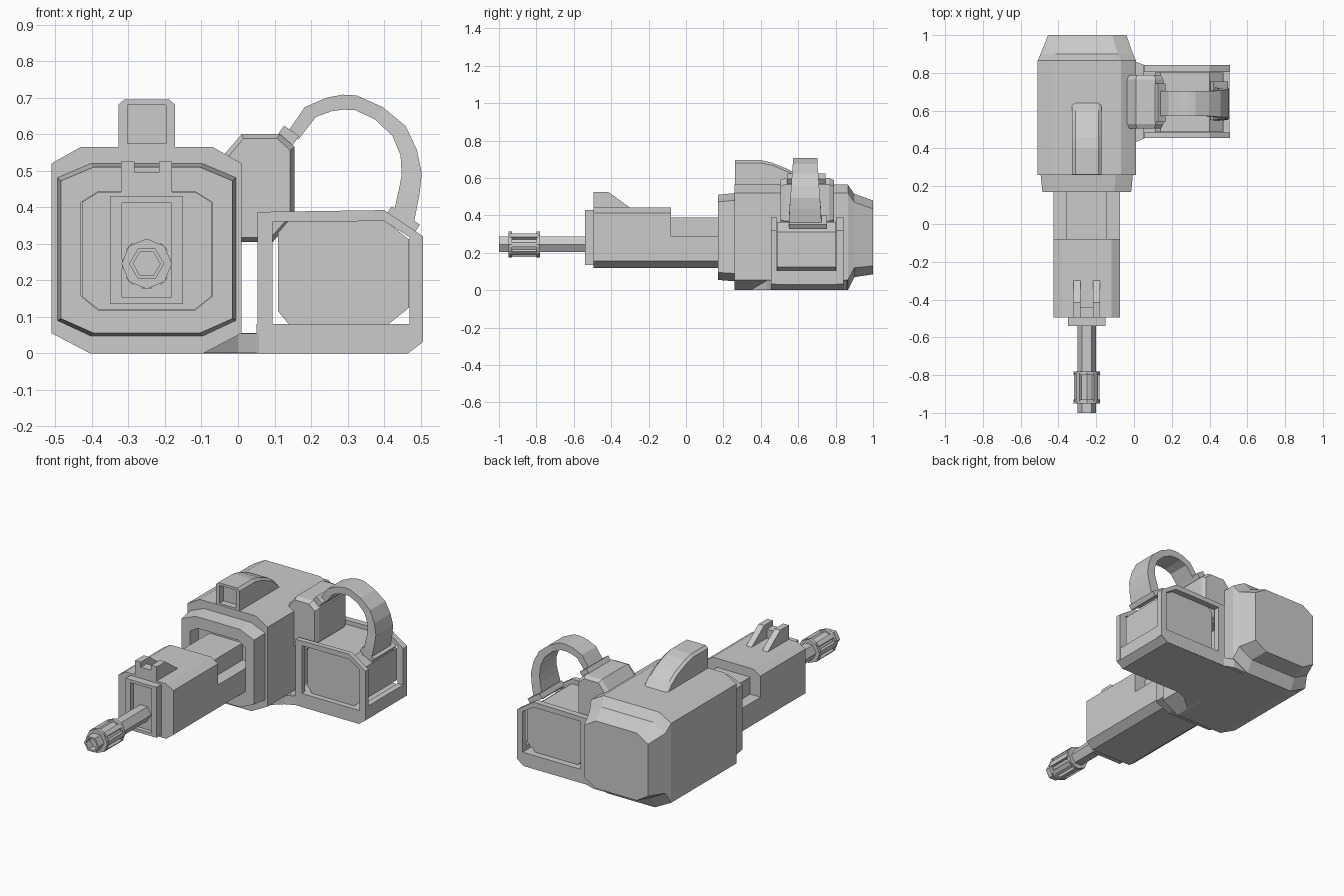
import bpy, bmesh, math
from mathutils import Vector, Matrix

if "Cube" in bpy.data.objects:
    bpy.data.objects.remove(bpy.data.objects["Cube"])


def loft(name, rings, closed=False):
    """Skin a list of 3D rings of equal length; cap the ends or join them."""
    bm = bmesh.new()
    vs = [[bm.verts.new(p) for p in r] for r in rings]
    n = len(rings[0])
    pairs = list(zip(vs, vs[1:])) + ([(vs[-1], vs[0])] if closed else [])
    for a, b in pairs:
        for i in range(n):
            j = (i + 1) % n
            bm.faces.new((a[i], a[j], b[j], b[i]))
    if not closed:
        bm.faces.new(vs[0])
        bm.faces.new(vs[-1])
    bmesh.ops.recalc_face_normals(bm, faces=bm.faces)
    me = bpy.data.meshes.new(name)
    bm.to_mesh(me)
    bm.free()
    ob = bpy.data.objects.new(name, me)
    bpy.context.collection.objects.link(ob)
    return ob


def at_y(pts, y):
    return [(x, y, z) for x, z in pts]


def prism(name, pts, y0, y1):
    return loft(name, [at_y(pts, y0), at_y(pts, y1)])


def octa(x0, x1, z0, z1, top=(0, 0), bot=(0, 0)):
    """Rectangle in xz with separately chamfered top and bottom corners."""
    (tx, tz), (bx, bz) = top, bot
    p = [(x0, z0 + bz)] + ([(x0 + bx, z0), (x1 - bx, z0)] if bx else [])
    p += [(x1, z0 + bz), (x1, z1 - tz)]
    p += ([(x1 - tx, z1), (x0 + tx, z1)] if tx else []) + [(x0, z1 - tz)]
    return p


def poly(r, n, turn=0.0, cx=-0.25, cz=0.245):
    return [(cx + r * math.cos(turn + 2 * math.pi * i / n),
             cz + r * math.sin(turn + 2 * math.pi * i / n)) for i in range(n)]


def box(name, x, y, z, angle=0.0):
    """Box from centre-relative ranges, optionally tilted about y."""
    c = Vector((sum(x) / 2, sum(y) / 2, sum(z) / 2))
    ob = prism(name, [(a - c.x, b - c.z) for a, b in octa(*x, *z)], y[0] - c.y, y[1] - c.y)
    ob.data.transform(Matrix.Translation(c) @ Matrix.Rotation(angle, 4, 'Y'))
    return ob


# Receiver with tapered rear
loft("receiver", [
    at_y(octa(-.51, .01, 0, .565, (.08, .045), (.105, .055)), .26),
    at_y(octa(-.51, .01, 0, .565, (.08, .045), (.105, .055)), .865),
    at_y(octa(-.495, -.005, .07, .515, (.08, .045), (.09, .05)), .90),
    at_y(octa(-.455, -.04, .085, .48, (.075, .045), (.075, .045)), 1.0)])

# Front collar with recessed mouth
mouth = octa(-.43, -.07, .117, .443, (.048, .03), (.048, .04))
loft("front_collar", [
    at_y(octa(-.495, -.005, .047, .52, (.09, .038), (.09, .042)), .27),
    at_y(octa(-.485, -.015, .055, .51, (.09, .038), (.09, .04)), .17),
    at_y(mouth, .17), at_y(mouth, .25)])

# Barrel shroud: front block, low rear block, inner core
prism("shroud_front", octa(-.427, -.073, .12, .442, (.045, .028), (.045, .035)), -.495, -.08)
prism("shroud_rear", octa(-.427, -.073, .12, .29, (0, 0), (.045, .035)), -.08, .25)
prism("shroud_core", octa(-.36, -.145, .2, .39), -.08, .25)

# Recessed nose plate
nose, hole = octa(-.35, -.15, .135, .43), octa(-.317, -.183, .153, .413)
loft("nose_plate", [at_y(nose, -.49), at_y(nose, -.54), at_y(hole, -.54), at_y(hole, -.515)])

# Front sight: two sloped prongs and a cross piece
side = [(-.495, .43), (-.495, .525), (-.415, .525), (-.29, .435)]
for s, x0 in (("left", -.32), ("right", -.216)):
    loft("sight_prong_" + s, [[(x, y, z) for y, z in side] for x in (x0, x0 + .036)])
box("sight_bridge", (-.286, -.214), (-.495, -.44), (.43, .495))

# Six-sided barrel with bore
rod, bore = poly(.048, 6), poly(.037, 6)
loft("barrel", [at_y(rod, -.5), at_y(rod, -1), at_y(bore, -1), at_y(bore, -.96)])

# Muzzle sleeve: end rings, slim middle, ribs around the sides and bottom
prism("muzzle_middle", poly(.057, 8), -.945, -.785)
for s, y in (("front", -.95), ("back", -.80)):
    prism("muzzle_ring_" + s, poly(.069, 8), y, y + .02)
for i in range(8):
    if i != 2:
        a = i * math.pi / 4
        x, z = -.25 + .055 * math.cos(a), .245 + .055 * math.sin(a)
        box("muzzle_rib", (x - .013, x + .013), (-.94, -.79), (z - .013, z + .013), -a)

# Top housing, curving down to the rear, with recessed front window
lug = [at_y(octa(-.327, -.173, .54, z, (.016, .014)), y) for y, z in
       ((.262, .695), (.40, .695), (.46, .682), (.55, .645), (.60, .61), (.645, .56))]
win = octa(-.303, -.197, .575, .68, (.002, .002))
loft("top_housing", lug[::-1] + [at_y(win, .262), at_y(win, .30)])

# Magazine cradle: floor, flare into the receiver, two windowed side plates
prism("cradle_floor", [(-.1, 0), (.465, 0), (.505, .03), (.505, .105), (.47, .105),
                       (.47, .08), (.05, .08), (.05, .055), (-.05, .055)], .456, .84)
flare = [(-.1, .34), (.0, .43), (.06, .456), (.06, .84), (.0, .862), (-.1, .862)]
loft("cradle_flare", [[(x, y, z) for x, y in flare] for z in (.001, .054)])
outer = [(.053, .002), (.465, .002), (.507, .032), (.507, .32), (.40, .392), (.053, .387)]
inner = [(.095, .08), (.47, .08), (.47, .09), (.47, .318), (.40, .362), (.095, .36)]
for s, y0, y1 in (("front", .455, .485), ("back", .805, .841)):
    loft("cradle_plate_" + s, [at_y(outer, y0), at_y(outer, y1),
                               at_y(inner, y1), at_y(inner, y0)], True)

# Magazine box
mag = [(.11, .115), (.14, .078), (.41, .078), (.468, .125), (.468, .312),
       (.40, .365), (.14, .365), (.11, .33)]
prism("magazine_box", mag, .487, .803)

# Feed housing on the receiver side, narrowing at both faces
feed = [(-.05, .53), (.01, .60), (.115, .60), (.155, .565), (.155, .37), (.095, .305), (-.03, .305)]
small = [(.05 + (x - .05) * .88, .45 + (z - .45) * .92) for x, z in feed]
loft("feed_housing", [at_y(p, y) for p, y in
                      ((small, .505), (feed, .53), (feed, .765), (small, .79))])

# Curved feed belt: outer and inner points along the arc
out_pts = [(.145, .59), (.183, .674), (.243, .70), (.287, .708), (.325, .706), (.396, .674),
           (.459, .622), (.49, .556), (.503, .493), (.497, .436), (.478, .34)]
in_pts = [(.15, .575), (.213, .647), (.257, .663), (.288, .667), (.32, .666), (.374, .641),
          (.423, .595), (.445, .542), (.448, .488), (.441, .45), (.42, .36)]
# rebuild the first pair so the belt starts across the feed clip
out_pts[0], in_pts[0] = (.14, .612), (.165, .585)
belt = []
for i, (o, n) in enumerate(zip(out_pts, in_pts)):
    w = .066 + .022 * max(0, i - 5) / 5
    belt.append([(o[0], .637 - w, o[1]), (o[0], .637 + w, o[1]),
                 (n[0], .637 + w, n[1]), (n[0], .637 - w, n[1])])
loft("feed_belt", belt)

# Clips at both ends of the belt
box("feed_clip", (.112, .162), (.54, .745), (.578, .612), math.radians(35))
box("magazine_clip", (.405, .497), (.55, .755), (.35, .38), math.radians(33))
